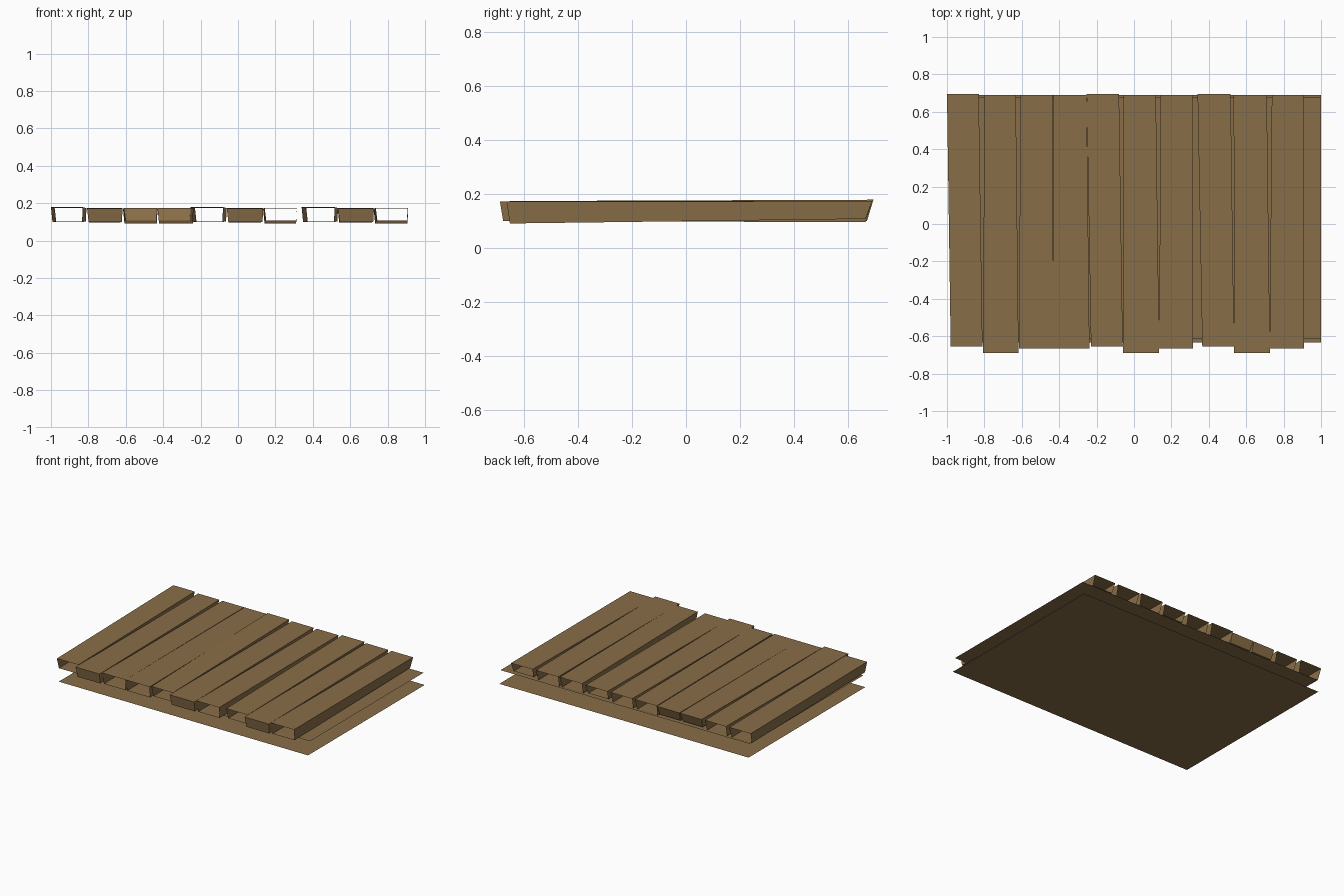
import bpy
import bmesh

if "Cube" in bpy.data.objects:
    bpy.data.objects.remove(bpy.data.objects["Cube"])

wood = bpy.data.materials.new("brown_wood")
wood.use_nodes = True
color = (0.25, 0.155, 0.065, 1)
wood.diffuse_color = color
wood.node_tree.nodes["Principled BSDF"].inputs["Base Color"].default_value = color


def finish(name, bm):
    mesh = bpy.data.meshes.new(name)
    bm.to_mesh(mesh)
    bm.free()
    mesh.materials.append(wood)
    obj = bpy.data.objects.new(name, mesh)
    bpy.context.collection.objects.link(obj)
    return obj


def sheet(name, x0, x1, y0, y1, z):
    bm = bmesh.new()
    bm.faces.new([bm.verts.new(p) for p in
                  ((x0, y0, z), (x1, y0, z), (x1, y1, z), (x0, y1, z))])
    finish(name, bm)


def plank(name, front, back, kind, closed):
    """Tapered hollow board; closed lists the capped ends."""
    y_front, y_back, low_front, low_back, top_front, top_back = kind
    bm = bmesh.new()
    rings = []
    for (x0, x1), y, lean, low, top in (
            (front, y_front, 0.012, low_front, top_front),
            (back, y_back, -0.024, low_back, top_back)):
        rings.append([bm.verts.new(p) for p in (
            (x0 + 0.008, y + lean, low), (x1 - 0.004, y + lean, low),
            (x1, y, top), (x0, y, top))])
    a, b = rings
    for i in range(4):
        j = (i + 1) % 4
        bm.faces.new((a[i], a[j], b[j], b[i]))
    if "front" in closed:
        bm.faces.new(a)
    if "back" in closed:
        bm.faces.new(b)
    bmesh.ops.recalc_face_normals(bm, faces=bm.faces)
    if bm.faces[:][2].calc_center_median().z > 0.15 and bm.faces[:][2].normal.z < 0:
        bmesh.ops.reverse_faces(bm, faces=bm.faces)
    finish(name, bm)


# Board shapes: front y, back y, underside heights, top heights
short = (-0.655, 0.695, 0.102, 0.1, 0.174, 0.179)
long = (-0.69, 0.69, 0.1, 0.096, 0.173, 0.175)
middle = (-0.665, 0.69, 0.091, 0.108, 0.172, 0.174)

# Boards from -x to +x: front x range, back x range, shape, capped ends
boards = [
    ((-0.98, -0.81), (-1.0, -0.83), short, ""),
    ((-0.807, -0.617), (-0.80, -0.632), long, "front"),
    ((-0.615, -0.43), (-0.607, -0.435), middle, "back"),
    ((-0.43, -0.238), (-0.43, -0.253), middle, "back"),
    ((-0.23, -0.06), (-0.253, -0.08), short, ""),
    ((-0.06, 0.135), (-0.055, 0.117), long, "front"),
    ((0.134, 0.315), (0.143, 0.315), middle, ""),
    ((0.365, 0.535), (0.34, 0.517), short, ""),
    ((0.535, 0.727), (0.533, 0.71), long, "front"),
    ((0.725, 0.91), (0.737, 0.907), middle, ""),
]
for n, board in enumerate(boards, 1):
    plank(f"plank_{n}", *board)

# Flat sheets under the boards
sheet("ground_sheet", -0.98, 1.0, -0.634, 0.69, 0.0)
sheet("under_sheet", -0.98, 1.0, -0.612, 0.676, 0.093)
